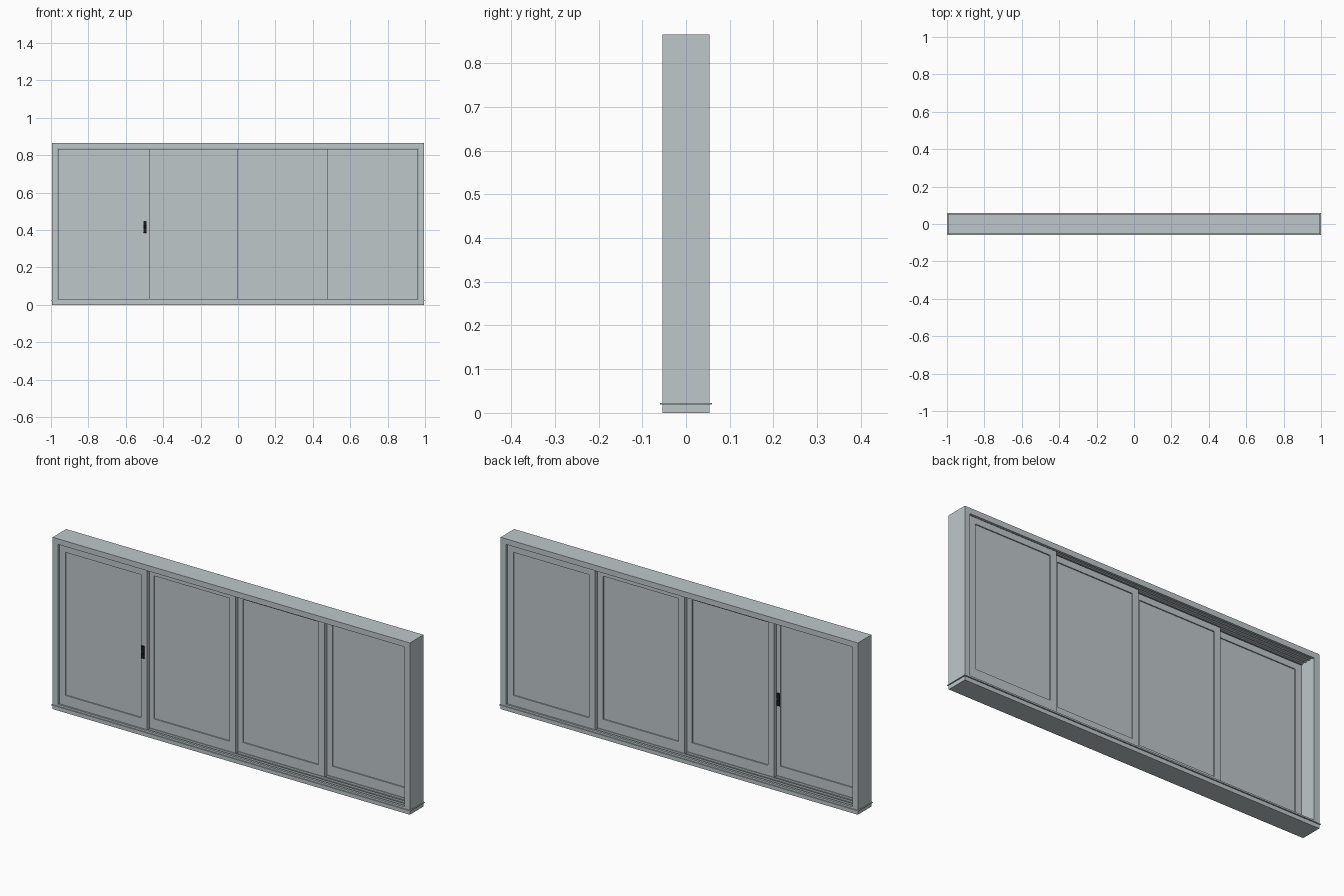
import bpy, bmesh

if "Cube" in bpy.data.objects:
    bpy.data.objects.remove(bpy.data.objects["Cube"])


def material(name, rgb):
    m = bpy.data.materials.new(name)
    m.diffuse_color = (*rgb, 1.0)
    m.use_nodes = True
    m.node_tree.nodes["Principled BSDF"].inputs["Base Color"].default_value = m.diffuse_color
    return m


GREY = material("pale_grey", (0.52, 0.575, 0.585))
BLACK = material("black", (0.012, 0.012, 0.012))


def boxes(name, spans, mat, bevel=0.0):
    """One object made of boxes given as (x0, x1, y0, y1, z0, z1)."""
    bm = bmesh.new()
    for x0, x1, y0, y1, z0, z1 in spans:
        cube = bmesh.ops.create_cube(bm, size=1.0)
        for v in cube["verts"]:
            v.co = (x0 if v.co.x < 0 else x1,
                    y0 if v.co.y < 0 else y1,
                    z0 if v.co.z < 0 else z1)
    me = bpy.data.meshes.new(name)
    bm.to_mesh(me)
    bm.free()
    me.materials.append(mat)
    ob = bpy.data.objects.new(name, me)
    bpy.context.collection.objects.link(ob)
    if bevel:
        mod = ob.modifiers.new("soft_edges", "BEVEL")
        mod.width = bevel
        mod.segments = 1
    return ob


W, D, H = 0.995, 0.054, 0.865     # half width, half depth, height
JAMB = 0.029                      # visible frame width
BASE = 0.023                      # frame thickness below the track ribs
PITCH, THICK = 0.024, 0.019       # track spacing, sash thickness

# Outer frame
for side, name in ((-1, "left_jamb"), (1, "right_jamb")):
    x0, x1 = sorted((side * W, side * (W - JAMB)))
    boxes(name, [(x0, x1, -D, D, 0, H)], GREY)
inner = W - JAMB
boxes("sill", [(-inner, inner, -D, D, 0, BASE)], GREY)
boxes("head", [(-inner, inner, -D, D, H - BASE, H)], GREY)

# Track ribs between the sashes, with lips at the front and back
ribs = []
for k in range(5):
    y = (k - 2) * PITCH
    half = 0.006 if k in (0, 4) else 0.0018
    y0, y1 = max(-D, y - half), min(D, y + half)
    ribs.append((-inner, inner, y0, y1, BASE, 0.032))
    ribs.append((-inner, inner, y0, y1, H - 0.028, H - BASE))
boxes("track_ribs", ribs, GREY)

# Thin drip plate that projects around the foot of the frame
boxes("drip_plate", [(-1.0, 1.0, -0.059, 0.059, 0.0195, 0.0225)], GREY)

# Four sliding sashes, each one track further back
STILE, Z0, Z1 = 0.034, 0.029, 0.834
GLASS_Z0, GLASS_Z1 = 0.083, 0.803
starts = (-0.963, -0.488, -0.008, 0.474)
for k, x0 in enumerate(starts):
    x1 = x0 + 0.489
    y = (k - 1.5) * PITCH
    y0, y1 = y - THICK / 2, y + THICK / 2
    boxes(f"sash_frame_{k + 1}", [
        (x0, x0 + STILE, y0, y1, Z0, Z1),
        (x1 - STILE, x1, y0, y1, Z0, Z1),
        (x0 + STILE, x1 - STILE, y0, y1, Z0, GLASS_Z0),
        (x0 + STILE, x1 - STILE, y0, y1, GLASS_Z1, Z1)], GREY)
    boxes(f"glass_pane_{k + 1}", [
        (x0 + STILE, x1 - STILE, y - 0.004, y + 0.004, GLASS_Z0, GLASS_Z1)], GREY)

# Handles on both faces of the first sash: backing plate and two grips
HX = -0.496
y_mid = -1.5 * PITCH
for side, name in ((-1, "front_handle"), (1, "back_handle")):
    face = y_mid + side * THICK / 2

    def layer(depth):
        return sorted((face, face + side * depth))

    boxes(name + "_plate", [(HX - 0.008, HX + 0.006, *layer(0.002), 0.385, 0.449)], BLACK)
    boxes(name + "_grips", [
        (HX - 0.010, HX + 0.008, *layer(0.0048), 0.422, 0.449),
        (HX - 0.010, HX + 0.008, *layer(0.0048), 0.385, 0.412)], BLACK, 0.001)
